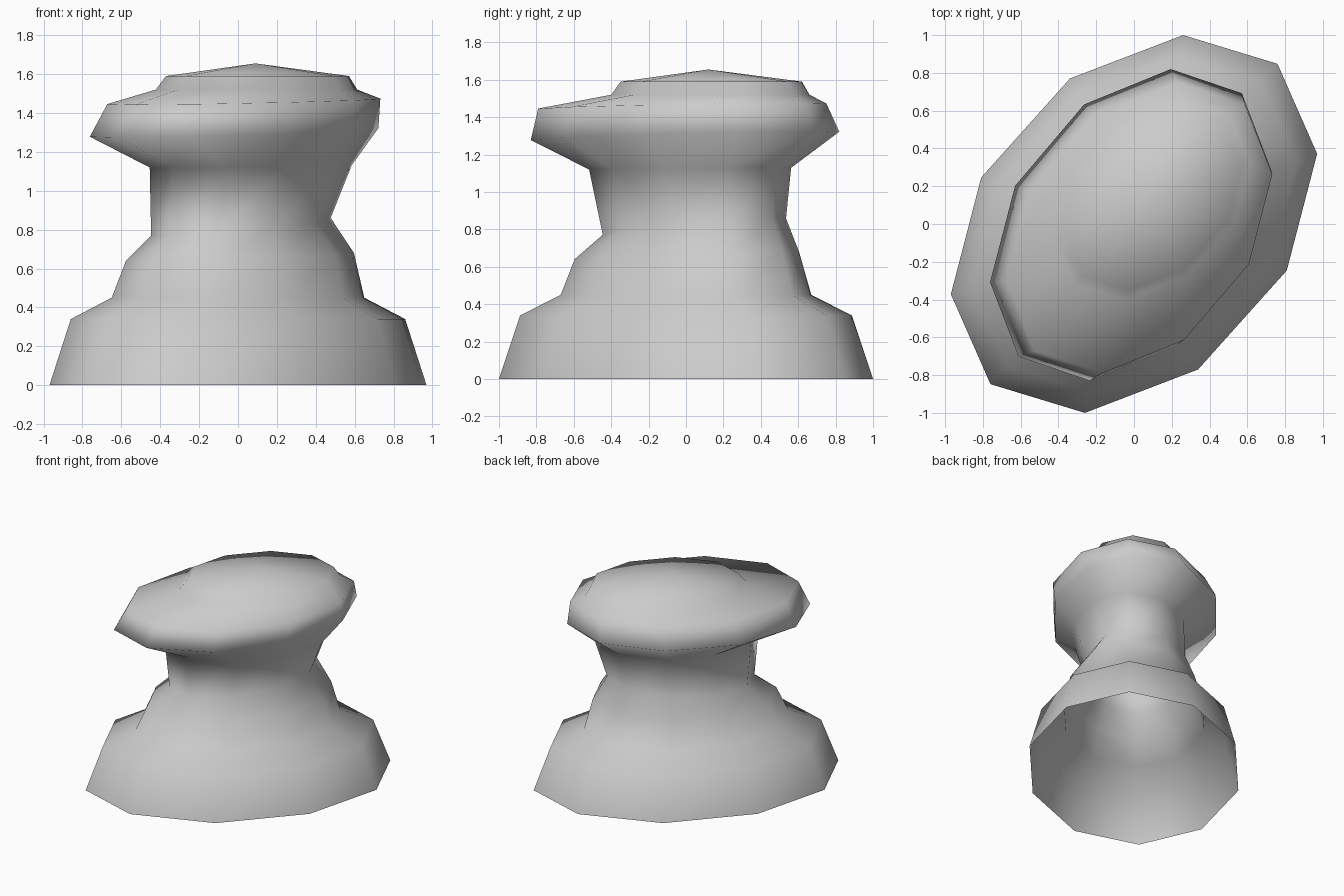
import bpy
import bmesh
from math import cos, sin, tau
from mathutils import Vector

cube = bpy.data.objects.get("Cube")
if cube:
    bpy.data.objects.remove(cube, do_unlink=True)

SIDES = 10
# Conjugate half-axes of the slanted oval footprint
AXIS_A = Vector((0.26, 1.0, 0))
AXIS_B = Vector((-0.935, -0.066, 0))

# Rings from foot to crown: scale A, scale B, centre x, centre y, height, tilt
RINGS = [
    (1.0, 1.0, 0, 0, 0, 0),                   # foot
    (0.887, 0.887, 0, 0, 0.34, 0),            # foot shoulder
    (0.67, 0.67, 0, 0, 0.45, 0),              # step
    (0.6, 0.605, 0.01, 0.005, 0.66, 0.035),   # upper body
    (0.49, 0.475, 0.015, 0.045, 0.815, 0.1),  # neck bottom
    (0.54, 0.535, 0.065, 0.022, 1.125, 0.01), # neck top
    (0.825, 0.76, -0.02, -0.005, 1.3, 0.03),  # head rim
    (0.77, 0.72, 0.03, -0.02, 1.46, 0.02),    # head shoulder
    (0.53, 0.535, 0.095, 0.13, 1.52, 0),      # crown bottom
    (0.485, 0.485, 0.1, 0.135, 1.59, 0),      # crown edge
]
APEX = (0.09, 0.12, 1.655)


def add_ring(bm, sa, sb, cx, cy, z, tilt):
    verts = []
    for i in range(SIDES):
        a = tau * i / SIDES
        p = AXIS_A * (sa * cos(a)) + AXIS_B * (sb * sin(a))
        height = z + tilt * (p.x + p.y) * 0.707
        verts.append(bm.verts.new((p.x + cx, p.y + cy, height)))
    return verts


# Hollow shell, open underneath
bm = bmesh.new()
rings = [add_ring(bm, *r) for r in RINGS]
for low, high in zip(rings, rings[1:]):
    for i in range(SIDES):
        j = (i + 1) % SIDES
        bm.faces.new((low[i], low[j], high[j], high[i]))

# Shallow pointed crown
apex = bm.verts.new(APEX)
for i in range(SIDES):
    bm.faces.new((rings[-1][i], rings[-1][(i + 1) % SIDES], apex))
for face in bm.faces:
    face.smooth = True

mesh = bpy.data.meshes.new("oval_pedestal")
bm.to_mesh(mesh)
bm.free()
pedestal = bpy.data.objects.new("oval_pedestal", mesh)
bpy.context.collection.objects.link(pedestal)

# Plain grey finish
grey = bpy.data.materials.new("light_grey")
grey.use_nodes = True
color = (0.6, 0.6, 0.6, 1)
grey.diffuse_color = color
grey.node_tree.nodes["Principled BSDF"].inputs["Base Color"].default_value = color
mesh.materials.append(grey)
